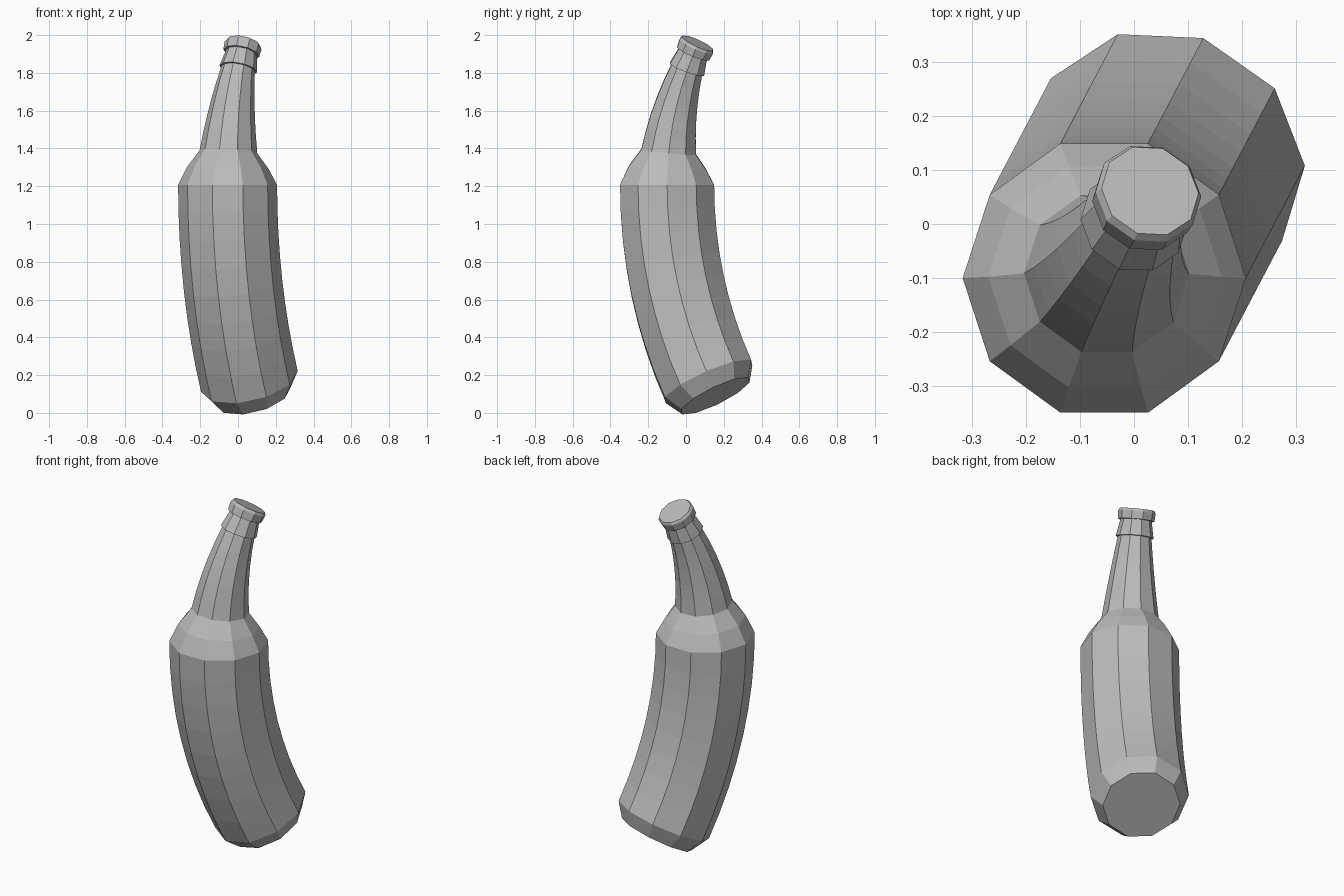
import bpy
import bmesh
import math

cube = bpy.data.objects.get("Cube")
if cube:
    bpy.data.objects.remove(cube)

SIDES = 10
BASE = (-0.055, -0.10, 1.207)        # centre of the shoulder, where the bend starts
BEND = math.radians(62.3)            # heading of the bend
R_UP, R_DOWN = 1.635, 2.307          # bend radius above and below the shoulder

grey = bpy.data.materials.new("grey_glass")
grey.use_nodes = True
colour = (0.5, 0.5, 0.5, 1)
grey.diffuse_color = colour
grey.node_tree.nodes["Principled BSDF"].inputs["Base Color"].default_value = colour


def bend(co):
    """Curl a straight point along the arc through the shoulder."""
    c, s = math.cos(BEND), math.sin(BEND)
    along, across = co.x * c + co.y * s, co.y * c - co.x * s
    radius = R_UP if co.z > 0 else R_DOWN
    angle = co.z / radius
    u = radius - (radius - along) * math.cos(angle)
    co.z = BASE[2] + (radius - along) * math.sin(angle)
    co.x = BASE[0] + u * c - across * s
    co.y = BASE[1] + u * s + across * c


def lathe(name, profile):
    """Closed faceted solid from (height, radius, segments to next) rows."""
    rows = []
    for (z0, r0, n), (z1, r1, _) in zip(profile, profile[1:]):
        rows += [(z0 + (z1 - z0) * i / n, r0 + (r1 - r0) * i / n) for i in range(n)]
    rows.append(profile[-1][:2])
    bm = bmesh.new()
    rings = []
    for z, r in rows:
        turns = [math.tau * i / SIDES for i in range(SIDES)]
        rings.append([bm.verts.new((r * math.cos(a), r * math.sin(a), z)) for a in turns])
    for low, high in zip(rings, rings[1:]):
        for i in range(SIDES):
            j = (i + 1) % SIDES
            bm.faces.new((low[i], low[j], high[j], high[i]))
    bm.faces.new(rings[0][::-1])
    bm.faces.new(rings[-1])
    for v in bm.verts:
        bend(v.co)
    mesh = bpy.data.meshes.new(name)
    bm.to_mesh(mesh)
    bm.free()
    mesh.materials.append(grey)
    bpy.context.collection.objects.link(bpy.data.objects.new(name, mesh))


# Body with chamfered base, rounded shoulder, tapering neck and collar
lathe("bottle", [
    (-1.166, 0.206, 1), (-1.079, 0.262, 8), (0, 0.262, 1), (0.09, 0.216, 1),
    (0.175, 0.153, 5), (0.628, 0.09, 1), (0.629, 0.101, 1), (0.722, 0.083, 1),
])

# Cap closing the mouth
lathe("bottle_cap", [
    (0.721, 0.097, 1), (0.765, 0.1, 1), (0.779, 0.092, 1),
])
